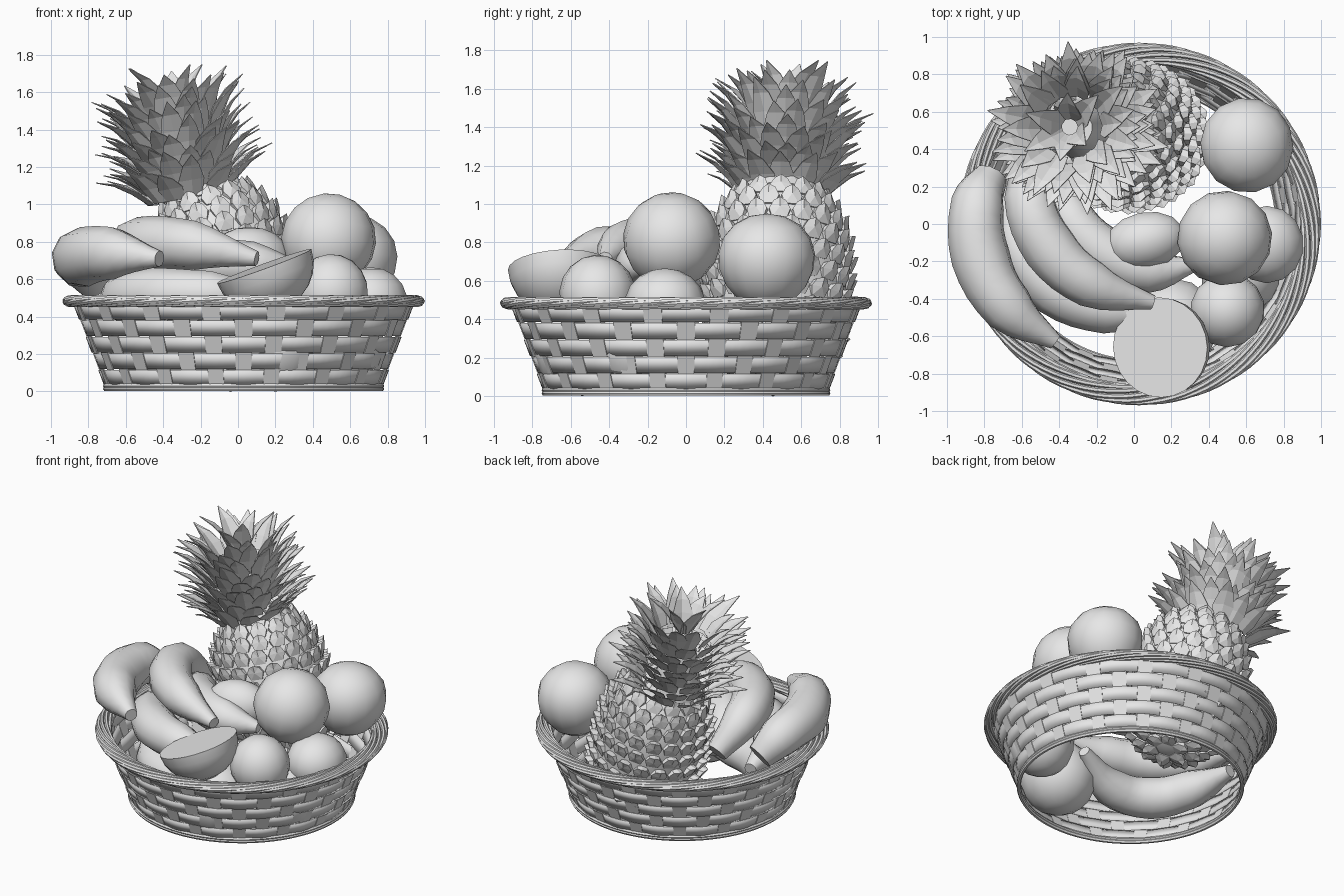
import bpy, bmesh, math, random
from mathutils import Vector, Matrix, Euler

random.seed(4)
cube = bpy.data.objects.get("Cube")
if cube:
    bpy.data.objects.remove(cube, do_unlink=True)

# Single plain colour
grey = bpy.data.materials.new("plain_grey")
grey.use_nodes = True
colour = (0.8, 0.8, 0.8, 1.0)
grey.diffuse_color = colour
grey.node_tree.nodes["Principled BSDF"].inputs["Base Color"].default_value = colour

CENTRE = Vector((0.03, 0, 0))


def add_object(name, mesh, smooth=None):
    obj = bpy.data.objects.new(name, mesh)
    bpy.context.collection.objects.link(obj)
    mesh.materials.clear()
    mesh.materials.append(grey)
    if smooth:
        bpy.ops.object.select_all(action='DESELECT')
        obj.select_set(True)
        bpy.context.view_layer.objects.active = obj
        bpy.ops.object.shade_smooth_by_angle(angle=math.radians(smooth))
    return obj


def from_bmesh(name, bm, smooth=None):
    bmesh.ops.recalc_face_normals(bm, faces=bm.faces)
    mesh = bpy.data.meshes.new(name)
    bm.to_mesh(mesh)
    bm.free()
    return add_object(name, mesh, smooth)


def tube(name, points, radii, depth, sides=3, cyclic=False):
    """Sweep a round section along a path and return it as a mesh object."""
    curve = bpy.data.curves.new(name + "_path", 'CURVE')
    curve.dimensions = '3D'
    curve.bevel_depth = depth
    curve.bevel_resolution = sides
    curve.use_fill_caps = True
    curve.resolution_u = 4
    if cyclic:
        spline = curve.splines.new('POLY')
        spline.points.add(len(points) - 1)
        for p, co in zip(spline.points, points):
            p.co = (*co, 1)
        spline.use_cyclic_u = True
    else:
        spline = curve.splines.new('BEZIER')
        spline.bezier_points.add(len(points) - 1)
        for p, co, r in zip(spline.bezier_points, points, radii):
            p.co = co
            p.radius = r
            p.handle_left_type = p.handle_right_type = 'AUTO'
    helper = bpy.data.objects.new(name + "_path", curve)
    bpy.context.collection.objects.link(helper)
    bpy.context.view_layer.update()
    graph = bpy.context.evaluated_depsgraph_get()
    mesh = bpy.data.meshes.new_from_object(helper.evaluated_get(graph))
    bpy.data.objects.remove(helper, do_unlink=True)
    return add_object(name, mesh, 50)


# Basket wall: flat bands woven in and out of upright stakes
STAKES, ROWS = 32, 5
Z_LOW, Z_HIGH = 0.03, 0.47


def wall_radius(z):
    return 0.737 + 0.38 * (z - Z_LOW)


def ring_point(angle, radius, z):
    return CENTRE + Vector((radius * math.cos(angle), radius * math.sin(angle), z))


def thicken(obj, amount):
    mod = obj.modifiers.new("thickness", 'SOLIDIFY')
    mod.thickness = amount
    mod.offset = 0


bm = bmesh.new()
steps = STAKES * 4
row_height = (Z_HIGH - Z_LOW) / ROWS
for row in range(ROWS):
    loops = []
    for z in (Z_LOW + row * row_height + 0.003, Z_LOW + (row + 1) * row_height - 0.003):
        loop = []
        for i in range(steps):
            a = math.tau * i / steps
            weave = 0.005 * math.cos(STAKES / 2 * a + row * math.pi)
            loop.append(bm.verts.new(ring_point(a, wall_radius(z) + weave, z)))
        loops.append(loop)
    for i in range(steps):
        j = (i + 1) % steps
        bm.faces.new((loops[0][i], loops[0][j], loops[1][j], loops[1][i]))
thicken(from_bmesh("woven_bands", bm, 40), 0.006)

bm = bmesh.new()
for k in range(STAKES):
    a, half = math.tau * k / STAKES, 0.055
    corners = [(a - half, Z_LOW), (a + half, Z_LOW), (a + half, Z_HIGH), (a - half, Z_HIGH)]
    bm.faces.new([bm.verts.new(ring_point(b, wall_radius(z) + 0.001, z)) for b, z in corners])
thicken(from_bmesh("basket_stakes", bm), 0.006)

# Twisted rim and base hoop
STRANDS, COUNT = 9, 96
for s in range(STRANDS):
    path = []
    for i in range(COUNT):
        a = math.tau * i / COUNT
        twist = 3 * a + math.tau * s / STRANDS
        path.append(ring_point(a, 0.913 + 0.043 * math.cos(twist), 0.483 + 0.02 * math.sin(twist)))
    tube("rim_strand", path, None, 0.014, 1, True)
for z in (0.014, 0.03):
    path = [ring_point(math.tau * i / COUNT, 0.738, z) for i in range(COUNT)]
    tube("base_hoop", path, None, 0.014, 1, True)


# Round fruit
def round_fruit(name, place, size, turn=(0, 0, 0), halved=False, taper=0.0):
    bm = bmesh.new()
    bmesh.ops.create_uvsphere(bm, u_segments=24 if halved else 14, v_segments=12 if halved else 9, radius=1)
    for v in bm.verts:
        v.co.xy *= 1 + taper * v.co.z
    if halved:
        bmesh.ops.bisect_plane(bm, geom=bm.verts[:] + bm.edges[:] + bm.faces[:],
                               plane_co=(0, 0, 0), plane_no=(0, 0, 1), clear_outer=True)
        bmesh.ops.holes_fill(bm, edges=[e for e in bm.edges if e.is_boundary])
    matrix = Matrix.LocRotScale(Vector(place), Euler([math.radians(t) for t in turn]), Vector(size))
    bm.transform(matrix)
    return from_bmesh(name, bm, 50)


round_fruit("top_orange", (0.485, -0.075, 0.81), (0.255, 0.255, 0.25), (8, 12, 20))
round_fruit("back_apple", (0.6, 0.42, 0.7), (0.25, 0.255, 0.25), (0, 5, 10), taper=0.08)
round_fruit("side_apple", (0.71, -0.11, 0.48), (0.2, 0.21, 0.185))
round_fruit("front_pear", (0.5, -0.46, 0.53), (0.2, 0.2, 0.205), (5, -5, 0))
round_fruit("lemon", (0.06, -0.09, 0.72), (0.22, 0.155, 0.16), (0, 0, 12))
round_fruit("low_orange", (0.2, -0.54, 0.25), (0.255, 0.255, 0.25))
round_fruit("low_plum", (0.57, -0.27, 0.25), (0.215, 0.215, 0.22))
round_fruit("cut_orange", (0.14, -0.66, 0.67), (0.268, 0.268, 0.25), (3, -20, 0), halved=True)


# Bananas
def banana(name, path, thickness, start=0.3):
    tube(name, path, (start, 0.9, 1.0, 0.88, 0.27), thickness)


banana("left_banana", [(-0.77, 0.25, 0.58), (-0.835, 0.11, 0.69), (-0.82, -0.18, 0.72),
                       (-0.67, -0.45, 0.74), (-0.42, -0.63, 0.71)], 0.16, 0.6)
banana("middle_banana", [(-0.5, 0.36, 0.58), (-0.56, 0.14, 0.76), (-0.45, -0.13, 0.79),
                         (-0.23, -0.32, 0.78), (0.1, -0.42, 0.71)], 0.15, 0.5)
banana("inner_banana", [(-0.4, 0.27, 0.52), (-0.36, 0.07, 0.64), (-0.18, -0.14, 0.68),
                        (0.08, -0.25, 0.68), (0.32, -0.22, 0.66)], 0.14)
banana("lower_banana", [(-0.66, 0.2, 0.44), (-0.61, -0.12, 0.5), (-0.42, -0.35, 0.52),
                        (-0.14, -0.46, 0.52), (0.15, -0.47, 0.52)], 0.145)
banana("bottom_banana", [(-0.62, 0.25, 0.26), (-0.57, -0.08, 0.25), (-0.4, -0.31, 0.22),
                         (-0.12, -0.38, 0.23), (0.22, -0.25, 0.32)], 0.145)


# Pineapple body: a core covered in raised, blunt scales
def stand(base, axis):
    turn = Vector((0, 0, 1)).rotation_difference(Vector(axis)).to_matrix().to_4x4()
    return Matrix.Translation(base) @ turn


body = stand((-0.045, 0.475, 0.59), (-0.29, 0.04, 1))
LENGTH, GIRTH = 0.555, 0.375


def body_radius(v):
    return GIRTH * math.sqrt(max(0.0, 1 - abs(v) ** 2.7))


bm = bmesh.new()
bmesh.ops.create_uvsphere(bm, u_segments=20, v_segments=16, radius=1)
for vert in bm.verts:
    flat = vert.co.xy.length
    if flat > 0.01:
        vert.co.xy *= body_radius(vert.co.z) / flat
    vert.co.z *= LENGTH
bm.transform(body)
from_bmesh("pineapple_core", bm, 50)

bm = bmesh.new()
BODY_ROWS = 15
for row in range(BODY_ROWS):
    v = math.sin(math.radians(-76 + 152 * row / (BODY_ROWS - 1)))
    ring = body_radius(v)
    slope = (body_radius(v + 0.01) - body_radius(v - 0.01)) / (0.02 * LENGTH)
    count = max(6, round(20 * ring / GIRTH))
    for k in range(count):
        a = math.tau * (k + 0.5 * (row % 2)) / count
        out = Vector((math.cos(a), math.sin(a), 0))
        side = Vector((-math.sin(a), math.cos(a), 0))
        up = (out * slope + Vector((0, 0, 1))).normalized()
        normal = side.cross(up).normalized()
        spot = out * ring + Vector((0, 0, LENGTH * v))
        w, h = 0.47 * math.tau * ring / count, 0.048
        shape = [(-w * 0.7, -h, 0.0), (w * 0.7, -h, 0.0), (w, 0.0, 0.014),
                 (w * 0.6, h * 0.8, 0.03), (0, h, 0.048), (-w * 0.6, h * 0.8, 0.03), (-w, 0.0, 0.014)]
        top = [bm.verts.new(body @ (spot + side * x + up * y + normal * z)) for x, y, z in shape]
        low = [bm.verts.new(body @ (spot + side * x + up * y * 0.9 - normal * 0.02)) for x, y, z in shape]
        peak = bm.verts.new(body @ (spot + normal * 0.03))
        for i in range(len(shape)):
            j = (i + 1) % len(shape)
            bm.faces.new((top[i], top[j], peak))
            bm.faces.new((low[i], low[j], top[j], top[i]))
from_bmesh("pineapple_scales", bm)

# Pineapple crown: a stem and rows of creased, outward curling leaves
crown = stand((-0.265, 0.505, 1.03), (-0.17, 0.03, 1))
bm = bmesh.new()
bmesh.ops.create_cone(bm, cap_ends=True, segments=14, radius1=0.17, radius2=0.1, depth=0.34)
bm.transform(crown @ Matrix.Translation((0, 0, 0.17)))
from_bmesh("crown_stem", bm, 40)

bm = bmesh.new()
LEAF_ROWS = 10
for row in range(LEAF_ROWS):
    t = row / (LEAF_ROWS - 1)
    stem = 0.03 + 0.175 * math.sqrt(1 - t ** 6)
    count = max(6, round(13 * stem / 0.2))
    for k in range(count):
        a = math.tau * (k + 0.5 * (row % 2) + random.uniform(-0.2, 0.2)) / count
        out = Vector((math.cos(a), math.sin(a), 0))
        side = Vector((-math.sin(a), math.cos(a), 0))
        spot = out * stem + Vector((0, 0, 0.47 * t))
        lean = math.radians(36 - 19 * t + random.uniform(-8, 8))
        length = random.uniform(0.24, 0.35)
        previous = None
        for width, bend in ((0.05, 0), (0.07, 8), (0.045, 20), (0.002, 34)):
            tilt = lean + math.radians(bend)
            heading = out * math.sin(tilt) + Vector((0, 0, math.cos(tilt)))
            if previous:
                spot = spot + heading * length / 3
            crease = out * width * 0.3
            line = [bm.verts.new(crown @ p) for p in
                    (spot - side * width, spot + crease, spot + side * width)]
            if previous:
                for i in range(2):
                    bm.faces.new((previous[i], previous[i + 1], line[i + 1], line[i]))
            previous = line
thicken(from_bmesh("crown_leaves", bm), 0.005)
